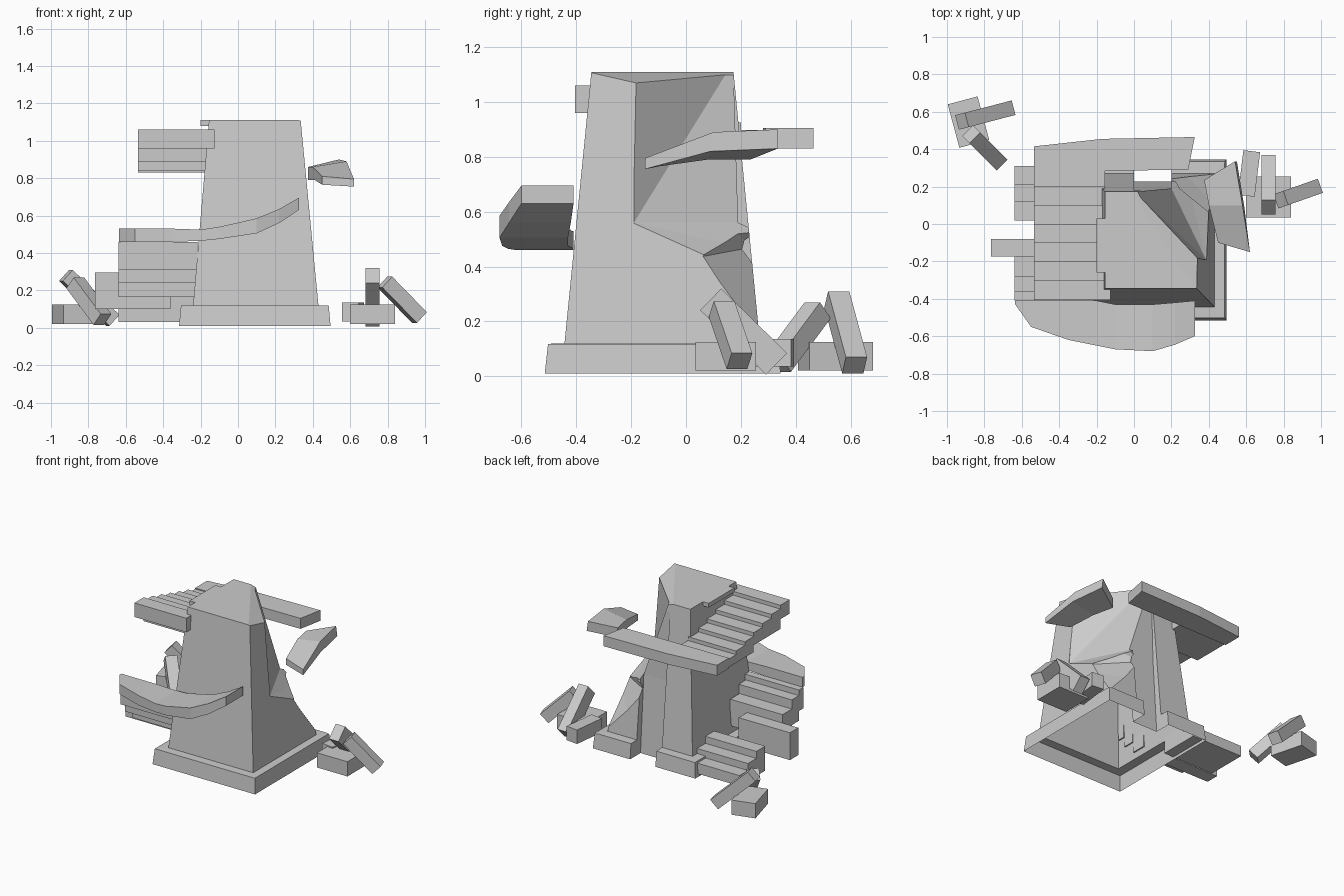
import bpy, bmesh
from mathutils import Vector, Matrix
from math import radians

if "Cube" in bpy.data.objects:
    bpy.data.objects.remove(bpy.data.objects["Cube"])


def finish(name, bm):
    bmesh.ops.recalc_face_normals(bm, faces=bm.faces)
    me = bpy.data.meshes.new(name)
    bm.to_mesh(me)
    bm.free()
    ob = bpy.data.objects.new(name, me)
    bpy.context.collection.objects.link(ob)
    return ob


def loft(name, rings):
    """Skin a list of equal-length point rings and cap the ends."""
    bm = bmesh.new()
    rows = [[bm.verts.new(p) for p in r] for r in rings]
    n = len(rows[0])
    for a, b in zip(rows, rows[1:]):
        for i in range(n):
            bm.faces.new((a[i], a[(i + 1) % n], b[(i + 1) % n], b[i]))
    bm.faces.new(rows[0])
    bm.faces.new(rows[-1])
    return finish(name, bm)


def rect(x0, x1, y0, y1, z):
    return [(x0, y0, z), (x1, y0, z), (x1, y1, z), (x0, y1, z)]


def block(name, x0, x1, y0, y1, z0, z1):
    return loft(name, [rect(x0, x1, y0, y1, z0), rect(x0, x1, y0, y1, z1)])


def hull(name, pts):
    bm = bmesh.new()
    for p in pts:
        bm.verts.new(p)
    bmesh.ops.convex_hull(bm, input=bm.verts)
    return finish(name, bm)


def stone(name, c, size, rot):
    bm = bmesh.new()
    bmesh.ops.create_cube(bm, size=1, matrix=Matrix.Translation(c) @ rot.to_4x4()
                          @ Matrix.Diagonal((*size, 1)))
    return finish(name, bm)


def bar(name, p, q, w, h):
    p, q = Vector(p), Vector(q)
    rot = (q - p).to_track_quat('X', 'Z').to_matrix()
    return stone(name, (p + q) / 2, ((q - p).length, w, h), rot)


def cut(ob, cutter):
    cutter.hide_render = True
    cutter.hide_set(True)
    m = ob.modifiers.new("cut", 'BOOLEAN')
    m.operation = 'DIFFERENCE'
    m.solver = 'EXACT'
    m.object = cutter


def plane_cutter(name, a, b, c):
    """Big slab lying on the upper side of the plane through three points."""
    a, b, c = Vector(a), Vector(b), Vector(c)
    n = (b - a).cross(c - a).normalized()
    n = n if n.z > 0 else -n
    return stone(name, a + n, (4, 4, 2), n.to_track_quat('Z', 'Y').to_matrix())


# Tapered tower on a plinth
tower = loft("tower", [
    rect(-.315, .495, -.515, .345, .01),
    rect(-.305, .485, -.503, .335, .118),
    rect(-.24, .43, -.443, .27, .12),
    rect(-.155, .335, -.345, .173, 1.11)])

# Broken-away upper corner, crumbled rim, lower chip, and rear gap
cut(tower, hull("corner_cutter", [
    (0, .175, 1.15), (.34, -.19, 1.15), (.385, -.19, .56), (.2, .19, .56),
    (.8, -.19, 1.15), (.8, -.19, .25), (.8, .6, -.1), (.2, .6, .38),
    (0, .6, 1.15), (.8, .6, 1.15)]))
cut(tower, plane_cutter("rim_cutter", (.325, -.345, 1.11), (-.02, .175, 1.11),
                        (.342, -.19, 1.07)))
cut(tower, hull("chip_cutter", [
    (.15, .24, .47), (.41, .06, .43), (.6, -.08, .41), (.15, .4, .25),
    (.43, .265, .15), (.6, .265, .11), (.15, .6, .1), (.6, .6, .1),
    (.15, .6, .7), (.6, .6, .7), (.6, .0, .7)]))
cut(tower, hull("gap_cutter", rect(0, .2, .235, .6, -.1) + rect(0, .2, .235, .6, .1)
                + rect(0, .2, .19, .6, .56) + rect(0, .2, .175, .6, 1.05)))

# Open underside: bake the cuts and drop the bottom faces
deps = bpy.context.evaluated_depsgraph_get()
baked = bpy.data.meshes.new_from_object(tower.evaluated_get(deps))
tower.modifiers.clear()
tower.data = baked
bm = bmesh.new()
bm.from_mesh(baked)
bmesh.ops.delete(bm, geom=[f for f in bm.faces
                           if all(v.co.z < .015 for v in f.verts)], context='FACES')
bm.to_mesh(baked)
bm.free()
for ob in [o for o in bpy.data.objects if o.name.endswith("cutter")]:
    bpy.data.objects.remove(ob)

# Threshold at the top of the stairs
block("top_ledge", -.2, -.15, -.26, .03, 1.08, 1.11)

# Upper flight, rising towards the front, with a stepped underside
edges = [-.405, -.3, -.2, -.1, 0, .1, .2, .29]
profile = []
for i, (a, b) in enumerate(zip(edges, edges[1:])):
    z = 1.06 - i * .027
    profile += [(a, z), (b, z)]
profile += [(.29, .84), (0, .84), (0, .89), (-.3, .89), (-.3, .96), (-.405, .96)]
loft("upper_stairs", [[(x, y, z) for y, z in profile] for x in (-.535, -.155)])
block("upper_stair_end", -.155, -.125, -.405, -.34, .96, 1.06)

# Rear walkway
walk = [(-.535, .28), (.29, .29), (.325, .465), (-.17, .455), (-.535, .415)]
loft("rear_walkway", [[(x, y, z) for x, y in walk] for z in (.83, .905)])

# Floating ramp fragment on the right
loft("ramp_fragment", [
    [(.45, -.1, .765), (.62, -.15, .755), (.62, -.15, .795), (.45, -.1, .81)],
    [(.41, .08, .79), (.59, .09, .82), (.58, .1, .89), (.40, .1, .86)],
    [(.375, .235, .79), (.55, .335, .83), (.54, .335, .90), (.375, .235, .86)]])

# Curved front ramp: x, inner y, outer y, bottom z, top z
path = [(-.635, -.41, -.43, .46, .53), (-.55, -.41, -.55, .46, .53),
        (-.35, -.41, -.62, .46, .53), (-.2, -.41, -.65, .465, .525),
        (-.1, -.43, -.67, .475, .54), (.1, -.43, -.68, .505, .585),
        (.22, -.42, -.645, .56, .635), (.325, -.41, -.6, .63, .695)]
loft("front_ramp", [[(x, yi, z0), (x, yo, z0), (x, yo, z1), (x, yi, z1)]
                    for x, yi, yo, z0, z1 in path])

# Lower flight, broken: y range, z range
steps = [(.215, .31, .03, .105), (.12, .215, .03, .155), (.02, .12, .03, .205),
         (-.28, -.175, .165, .355), (-.36, -.28, .24, .42), (-.41, -.36, .31, .46)]
for a, b, z0, z1 in steps:
    block("lower_step", -.64, -.24 + z0 * .08, a, b, z0, z1)
block("loose_step", -.765, -.36, -.175, -.08, .1, .295)

# Rubble piles
rz = lambda d: Matrix.Rotation(radians(d), 3, 'Z')
stone("left_rubble_block", (-.885, .545, .073), (.165, .24, .105), rz(15))
bar("left_rubble_bar", (-.92, .55, .28), (-.67, .615, .04), .08, .08)
bar("left_rubble_bar", (-.87, .48, .24), (-.725, .335, .045), .08, .08)
stone("right_rubble_block", (.72, .145, .073), (.24, .22, .105), rz(0))
stone("right_rubble_block", (.615, .27, .085), (.09, .24, .1), rz(-7))
bar("right_rubble_bar", (.72, .09, .28), (.72, .33, .045), .075, .11)
bar("right_rubble_bar", (.785, .13, .245), (.97, .195, .055), .08, .08)
